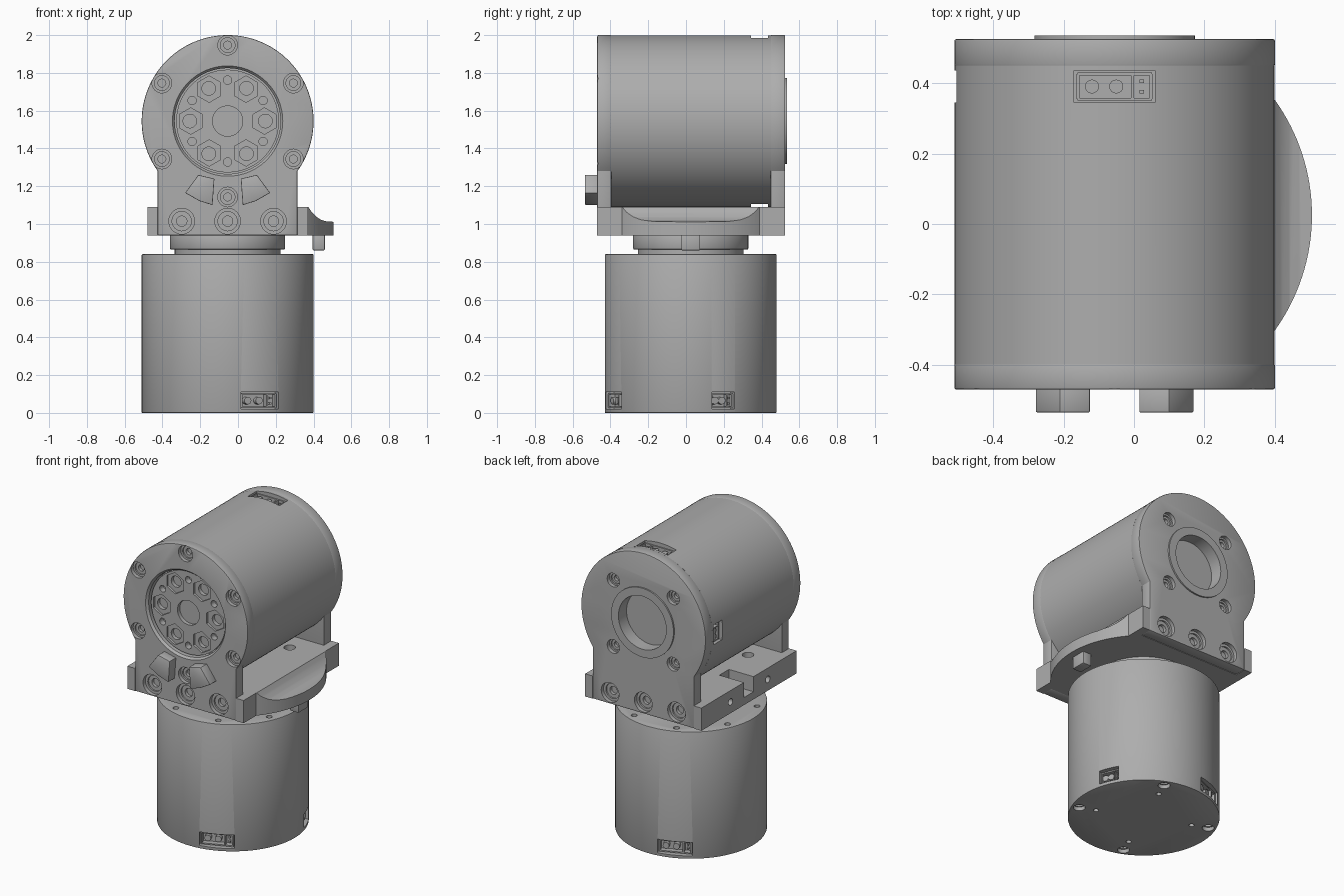
import bpy, bmesh
from math import sin, cos, pi, radians, asin
from mathutils import Matrix, Vector

if "Cube" in bpy.data.objects:
    bpy.data.objects.remove(bpy.data.objects["Cube"])

CX, CY, CZ = -0.055, 0.025, 1.545      # motor axes
R = 0.455
FRONT, BACK = -0.47, 0.525
UP, DOWN = Vector((0, 0, 1)), Vector((0, 0, -1))
NORTH, SOUTH = Vector((0, 1, 0)), Vector((0, -1, 0))

grey = bpy.data.materials.new("machined_grey")
grey.use_nodes = True
grey.diffuse_color = (0.42, 0.42, 0.42, 1)
grey.node_tree.nodes["Principled BSDF"].inputs["Base Color"].default_value = grey.diffuse_color


# Shape helpers, each adds one solid to a bmesh
def disc(bm, start, direction, length, r, seg=32, r2=None):
    turn = direction.to_track_quat('Z', 'Y').to_matrix().to_4x4()
    place = Matrix.Translation(Vector(start) + direction * length / 2) @ turn
    bmesh.ops.create_cone(bm, cap_ends=True, segments=seg, radius1=r,
                          radius2=r if r2 is None else r2, depth=length, matrix=place)


def box(bm, lo, hi, frame=Matrix()):
    lo, hi = Vector(lo), Vector(hi)
    size = Matrix.Diagonal((*(hi - lo), 1))
    bmesh.ops.create_cube(bm, size=1, matrix=frame @ Matrix.Translation((lo + hi) / 2) @ size)


def prism(bm, points, y0, y1):
    face = bm.faces.new([bm.verts.new((x, y0, z)) for x, z in points])
    moved = bmesh.ops.extrude_face_region(bm, geom=[face])["geom"]
    bmesh.ops.translate(bm, vec=(0, y1 - y0, 0),
                        verts=[v for v in moved if isinstance(v, bmesh.types.BMVert)])
    bmesh.ops.recalc_face_normals(bm, faces=bm.faces)


def make(name, build):
    bm = bmesh.new()
    build(bm)
    mesh = bpy.data.meshes.new(name)
    bm.to_mesh(mesh)
    bm.free()
    ob = bpy.data.objects.new(name, mesh)
    bpy.context.collection.objects.link(ob)
    mesh.materials.append(grey)
    return ob


def apply(ob, mod):
    bpy.context.view_layer.objects.active = ob
    bpy.ops.object.modifier_apply(modifier=mod.name)


def bevel(ob, width=0.006):
    mod = ob.modifiers.new("edge", 'BEVEL')
    mod.width, mod.segments, mod.limit_method = width, 2, 'ANGLE'
    mod.angle_limit = radians(40)
    apply(ob, mod)


def cut(ob, build, operation='DIFFERENCE'):
    tool = make("cutter", build)
    tool.hide_render = True
    mod = ob.modifiers.new("cut", 'BOOLEAN')
    mod.operation, mod.solver, mod.object = operation, 'EXACT', tool
    apply(ob, mod)
    bpy.data.objects.remove(tool)


def drill(ob, spots, direction, depth):
    """Cut a row of (point, radius) holes."""
    def build(bm):
        for p, r in spots:
            disc(bm, Vector(p) - direction * 0.02, direction, depth + 0.02, r)
    cut(ob, build)


def screw_holes(ob, spots, direction):
    drill(ob, spots, direction, 0.025)
    drill(ob, [(p, r * 0.75) for p, r in spots], direction, 0.035)
    drill(ob, [(p, r * 0.4) for p, r in spots], direction, 0.055)


def ring(count, r, first=0.0):
    return [(r * cos(radians(first) + 2 * pi * i / count),
             r * sin(radians(first) + 2 * pi * i / count)) for i in range(count)]


# Recessed plug: pocket in the shell, with divider, tray and pins inside
def connector(ob, name, point, out, along, w, h):
    side = out.cross(along)
    frame = Matrix((along, side, out)).transposed().to_4x4()
    frame.translation = point
    cut(ob, lambda bm: box(bm, (-w / 2, -h / 2, -0.06), (w / 2, h / 2, 0.05), frame))

    def inside(bm):
        top = -0.024
        for s in (-1, 1):
            box(bm, (-w * .46, s * h * .4 - .004, -.065), (w * .46, s * h * .4 + .004, top), frame)
            box(bm, (s * w * .45 - .004, -h * .4, -.065), (s * w * .45 + .004, h * .4, top), frame)
        box(bm, (w * .2, -h * .4, -.065), (w * .24, h * .4, top), frame)
        for x in (-w * .28, w * .02):
            disc(bm, frame @ Vector((x, 0, -.065)), out, 0.036, h * .22, 16)
        for y in (-h * .16, h * .16):
            box(bm, (w * .31, y - .005, -.065), (w * .36, y + .005, top - .01), frame)
    make(name, inside)


# Lower motor
base = make("base_motor", lambda bm: disc(bm, (CX, CY, 0), UP, 0.84, R, 128))
bevel(base, 0.004)
for name, deg, w in (("front", -67.5, 0.215), ("rear", 112.5, 0.215), ("side", 22.5, 0.13)):
    out = Vector((cos(radians(deg)), sin(radians(deg)), 0))
    connector(base, f"base_{name}_connector", Vector((CX, CY, 0.065)) + out * R,
              out, UP.cross(out), w, 0.09)
screw_holes(base, [((CX + x, CY + y, 0), 0.036) for x, y in ring(4, 0.405, -22.5)], UP)
drill(base, [((CX + x, CY + y, 0), 0.016) for x, y in ring(4, 0.3, -22.5)], UP, 0.04)
drill(base, [((CX + x, CY + y, 0.84), 0.018) for x, y in ring(8, 0.405, 22.5)], DOWN, 0.04)

# Turntable collar
make("collar_neck", lambda bm: disc(bm, (CX, CY, 0.83), UP, 0.045, 0.28, 96))
bevel(make("collar", lambda bm: disc(bm, (CX, CY, 0.865), UP, 0.08, 0.305, 96)))

# Bracket with slots for the end plates and a side channel
bracket = make("bracket", lambda bm: box(bm, (-0.48, FRONT, 0.94), (0.37, BACK, 1.09)))


def bracket_cuts(bm):
    box(bm, (-0.425, -0.6, 0.9), (0.315, -0.395, 1.2))
    box(bm, (-0.425, 0.447, 0.9), (0.315, 0.6, 1.2))
    box(bm, (-0.6, -0.02, 0.99), (-0.3, 0.08, 1.2))


cut(bracket, bracket_cuts)
drill(bracket, [((-0.48, y, 1.015), 0.022) for y in (-0.17, 0.22)], Vector((1, 0, 0)), 0.08)
drill(bracket, [((CX + sx * 0.22, CY + sy * 0.28, 1.09), 0.035)
                for sx in (-1, 1) for sy in (-1, 1)], DOWN, 0.06)

# Scooped side flange, trimmed round, with its stop peg
flange = make("side_flange", lambda bm: prism(bm, [
    (0.36, 0.94), (0.55, 0.94), (0.55, 1.01), (0.47, 1.013), (0.44, 1.022),
    (0.415, 1.038), (0.39, 1.063), (0.372, 1.09), (0.36, 1.09)], -0.5, 0.5))
cut(flange, lambda bm: disc(bm, (CX, CY, 0.8), UP, 0.5, 0.56, 160), 'INTERSECT')
bevel(make("stop_peg", lambda bm: box(bm, (0.395, -0.025, 0.86), (0.46, 0.075, 0.95))))

# Upper motor barrel
barrel = make("upper_barrel",
              lambda bm: disc(bm, (CX, -0.40, CZ), NORTH, 0.85, R - 0.001, 128))
for name, out, w in (("top", UP, 0.23), ("bottom", DOWN, 0.23), ("side", Vector((-1, 0, 0)), 0.13)):
    connector(barrel, f"barrel_{name}_connector", Vector((CX, 0.39, CZ)) + out * R,
              out, NORTH.cross(out), w, 0.09)

# End plates: round head on a straight neck
HALF = 0.37


def plate_outline():
    edge = asin(HALF / R)
    n = 96
    arc = [-pi / 2 + edge + (2 * pi - 2 * edge) * i / n for i in range(n + 1)]
    return ([(CX - HALF, 0.94), (CX + HALF, 0.94)]
            + [(CX + R * cos(a), CZ + R * sin(a)) for a in arc])


front = make("front_plate", lambda bm: prism(bm, plate_outline(), FRONT, -0.395))
back = make("back_plate", lambda bm: prism(bm, plate_outline(), 0.447, BACK))
for plate in (front, back):
    bevel(plate)
feet = [(CX + dx, 1.015) for dx in (-0.243, 0, 0.243)]
cut(front, lambda bm: disc(bm, (CX, -0.6, CZ), NORTH, 0.3, 0.28, 96))
cut(front, lambda bm: disc(bm, (CX, FRONT - 0.01, CZ), NORTH, 0.025, 0.30, 96, 0.28))
screw_holes(front, [((CX + x, FRONT, CZ + z), 0.052) for x, z in ring(6, 0.402, 30)]
            + [((x, FRONT, z), 0.068) for x, z in feet], NORTH)

# Rear boss and bore
make_boss = make("rear_boss", lambda bm: disc(bm, (CX, 0.5, CZ), NORTH, 0.035, 0.228, 96))
for ob in (back, make_boss):
    cut(ob, lambda bm: disc(bm, (CX, 0.4, CZ), NORTH, 0.3, 0.175, 64))
screw_holes(back, [((CX + x, BACK, CZ + z), 0.045) for x, z in ring(4, 0.31, 45)]
            + [((x, BACK, z), 0.065) for x, z in feet], SOUTH)

# Output rotor with hexagonal pockets
FACE = -0.44
rotor = make("output_rotor", lambda bm: disc(bm, (CX, FACE, CZ), NORTH, 0.06, 0.272, 96))


def pockets(bm):
    disc(bm, (CX, FACE - 0.02, CZ), NORTH, 0.045, 0.08, 48)
    for x, z in ring(6, 0.195):
        disc(bm, (CX + x, FACE - 0.02, CZ + z), NORTH, 0.035, 0.07, 6)


cut(rotor, pockets)
drill(rotor, [((CX + x, FACE, CZ + z), 0.036) for x, z in ring(6, 0.2)]
      + [((CX + x, FACE, CZ + z), 0.022) for x, z in ring(6, 0.217, 30)], NORTH, 0.04)

# Pair of travel stops on the front plate
for name, s in (("left", 1), ("right", -1)):
    outline = [(CX + s * x, z) for x, z in
               ((0.155, 1.26), (0.07, 1.24), (0.08, 1.10), (0.15, 1.122), (0.225, 1.165))]
    bevel(make(f"{name}_travel_stop", lambda bm: prism(bm, outline, -0.535, FRONT + 0.01)), 0.004)

# Smooth round walls, keep edges crisp
for ob in bpy.context.scene.objects:
    ob.select_set(ob.type == 'MESH')
bpy.ops.object.shade_smooth_by_angle(angle=radians(30))
